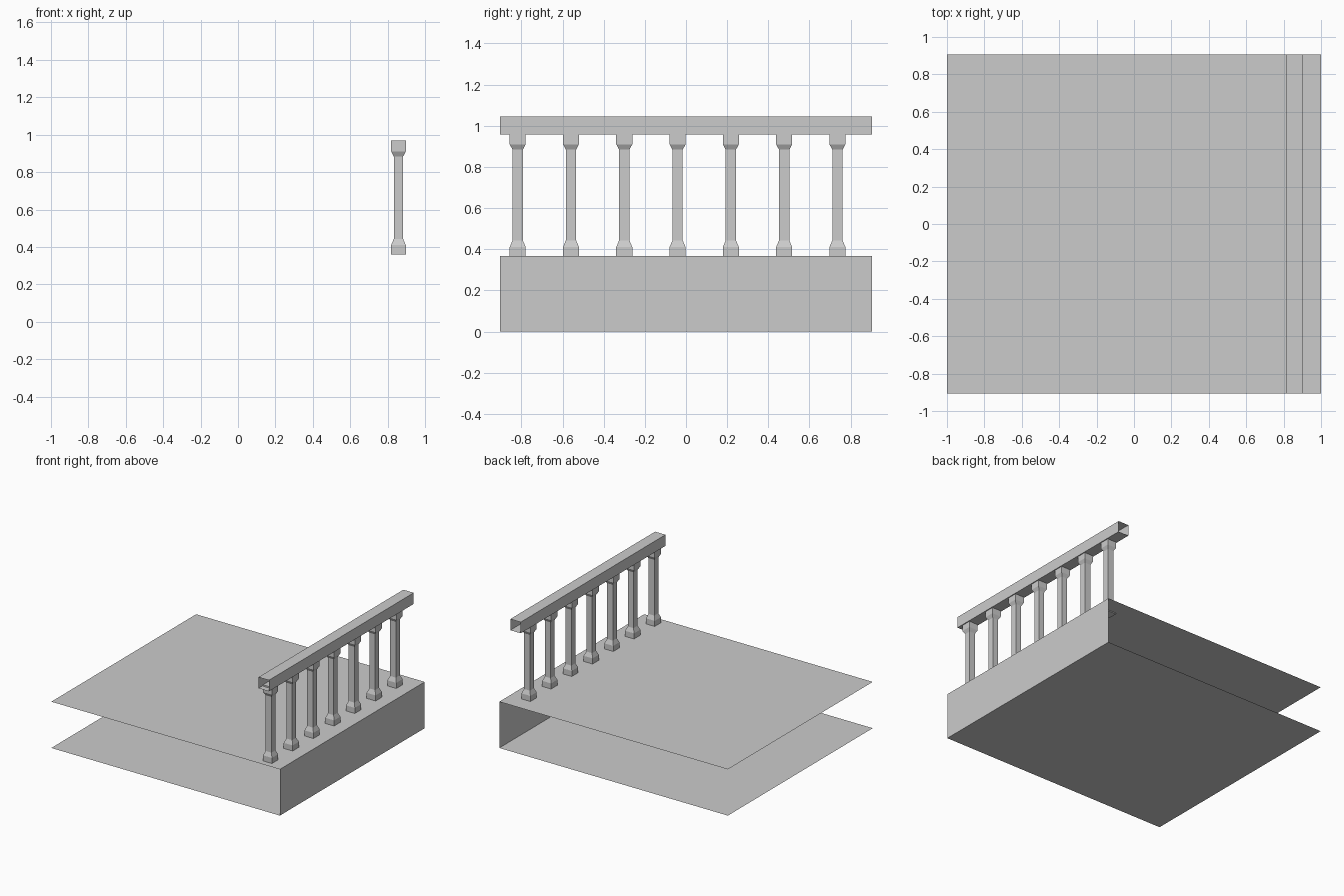
import bpy, bmesh

if "Cube" in bpy.data.objects:
    bpy.data.objects.remove(bpy.data.objects["Cube"])


def make_object(name, bm):
    bmesh.ops.recalc_face_normals(bm, faces=bm.faces)
    mesh = bpy.data.meshes.new(name)
    bm.to_mesh(mesh)
    bm.free()
    obj = bpy.data.objects.new(name, mesh)
    bpy.context.collection.objects.link(obj)
    return obj


def extrude_along_y(name, points, half_length, closed):
    """Sweep an (x, z) profile along y, leaving both ends open."""
    bm = bmesh.new()
    near = [bm.verts.new((x, -half_length, z)) for x, z in points]
    far = [bm.verts.new((x, half_length, z)) for x, z in points]
    n = len(points)
    for i in range(n if closed else n - 1):
        j = (i + 1) % n
        bm.faces.new((near[i], near[j], far[j], far[i]))
    return make_object(name, bm)


def baluster_mesh(name, x, y, profile):
    """Stack square rings of (half width, z) into a capped post."""
    bm = bmesh.new()
    rings = [[bm.verts.new((x + sx * r, y + sy * r, z))
              for sx, sy in ((-1, -1), (1, -1), (1, 1), (-1, 1))]
             for r, z in profile]
    for low, high in zip(rings, rings[1:]):
        for i in range(4):
            j = (i + 1) % 4
            bm.faces.new((low[i], low[j], high[j], high[i]))
    bm.faces.new(rings[0][::-1])
    bm.faces.new(rings[-1])
    return make_object(name, bm)


HALF_Y = 0.905

# Balcony floor: top, outer edge and underside only
floor = extrude_along_y("balcony_floor",
                        [(-1, 0), (1, 0), (1, 0.366), (-1, 0.366)], HALF_Y, False)
# Outward normals for the open sheet
if floor.data.polygons[0].normal.z > 0:
    floor.data.flip_normals()

# Handrail: square tube with open ends
extrude_along_y("handrail",
                [(0.813, 0.957), (0.904, 0.957), (0.904, 1.045), (0.813, 1.045)],
                HALF_Y, True)

# Seven evenly spaced square balusters
PROFILE = [(0.039, 0.359), (0.039, 0.41), (0.025, 0.443),
           (0.025, 0.884), (0.039, 0.91), (0.039, 0.968)]
for k in range(7):
    baluster_mesh(f"baluster_{k + 1}", 0.858, -0.818 + 0.259 * k, PROFILE)
